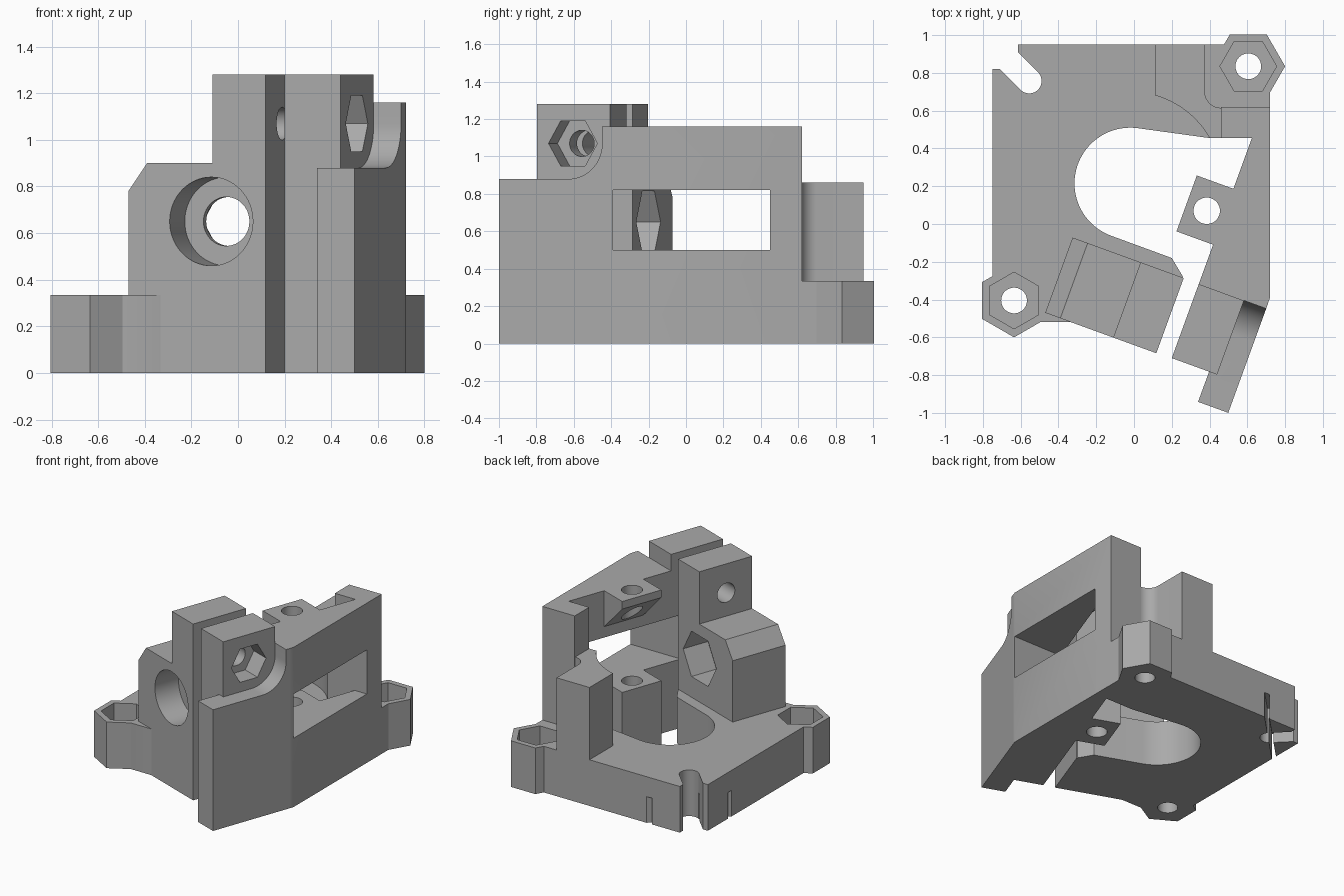
import bpy, bmesh, math
from mathutils import Vector, Matrix

cube = bpy.data.objects.get("Cube")
if cube:
    bpy.data.objects.remove(cube, do_unlink=True)

grey = bpy.data.materials.new("grey_plastic")
grey.use_nodes = True
grey.diffuse_color = (0.4, 0.4, 0.4, 1)
grey.node_tree.nodes["Principled BSDF"].inputs["Base Color"].default_value = (0.4, 0.4, 0.4, 1)

# Directions: the clamp and wall are turned 20 degrees from the base
TURN = math.radians(-20)
X, Y, Z = Vector((1, 0, 0)), Vector((0, 1, 0)), Vector((0, 0, 1))
U = Vector((math.cos(TURN), math.sin(TURN), 0))
V = Vector((-math.sin(TURN), math.cos(TURN), 0))
LEFT = Vector((-0.47, -0.47, 0))     # front corner of the left clamp
RIGHT = Vector((0.20, -0.71, 0))     # front corner of the right clamp


def arc(cx, cy, r, start, end, n=24):
    angles = [math.radians(start + (end - start) * i / n) for i in range(n + 1)]
    return [(cx + r * math.cos(t), cy + r * math.sin(t)) for t in angles]


def ring(r, n=48, start=0):
    return arc(0, 0, r, start, start + 360, n)[:-1]


def rect(x0, y0, x1, y1):
    return [(x0, y0), (x1, y0), (x1, y1), (x0, y1)]


def prism(name, profile, depth, origin=(0, 0, 0), axes=(X, Y, Z)):
    """Extrude a flat profile lying on the first two axes along the third."""
    o = Vector(origin)
    bm = bmesh.new()
    rows = [[bm.verts.new(o + axes[0] * p + axes[1] * q + axes[2] * d)
             for p, q in profile] for d in depth]
    n = len(profile)
    bm.faces.new(rows[0])
    bm.faces.new(rows[1])
    for i in range(n):
        j = (i + 1) % n
        bm.faces.new((rows[0][i], rows[0][j], rows[1][j], rows[1][i]))
    bmesh.ops.recalc_face_normals(bm, faces=bm.faces)
    mesh = bpy.data.meshes.new(name)
    bm.to_mesh(mesh)
    bm.free()
    mesh.materials.append(grey)
    ob = bpy.data.objects.new(name, mesh)
    bpy.context.collection.objects.link(ob)
    return ob


def combine(body, operation, *tools):
    bpy.context.view_layer.objects.active = body
    for tool in tools:
        mod = body.modifiers.new("combine", "BOOLEAN")
        mod.operation, mod.solver, mod.object = operation, "EXACT", tool
        bpy.ops.object.modifier_apply(modifier=mod.name)
        bpy.data.objects.remove(tool, do_unlink=True)


def local(corner, a, b, z=0):
    return corner + U * a + V * b + Z * z


# Base plate with open corner notch and round opening
outline = [(-0.75, 0.82), (-0.71, 0.82)]
outline += arc(-0.555, 0.757, 0.0655, 225, 405)
outline += [(-0.615, 0.91), (-0.615, 0.95), (0.72, 0.95), (0.72, 0.455), (0.40, 0.455)]
outline += arc(-0.02, 0.215, 0.295, 82.5, 250, 40)
outline += [(0.20, -0.18), (0.26, -0.28), (-0.30, -0.52), (-0.75, -0.52)]
base = prism("base_plate", outline, (0, 0.335))

# Hexagonal screw bosses with nut pockets
bosses = [((0.605, 0.835, 0), 0), ((-0.635, -0.405, 0), 90)]
for spot, roll in bosses:
    combine(base, "UNION", prism("boss", ring(0.195, 6, roll), (0, 0.335), spot))
for spot, roll in bosses:
    combine(base, "DIFFERENCE",
            prism("pocket", ring(0.15, 6, roll), (0.2, 0.5), spot),
            prism("hole", ring(0.068), (-0.1, 0.5), spot))

# Thin slit crossing the notch
diagonal, across = (X + Y).normalized(), (Y - X).normalized()
combine(base, "DIFFERENCE",
        prism("slit", rect(-0.6, -0.015, 0.6, 0.015), (-0.1, 0.19),
              (-0.555, 0.765, 0), (diagonal, across, Z)))

# Left clamp: chamfered block with a tower
left_clamp = prism("left_clamp",
                   [(0, 0), (0.626, 0), (0.626, 1.28), (0.383, 1.28),
                    (0.383, 0.90), (0.085, 0.90), (0, 0.78)],
                   (0, 0.424), LEFT, (U, Z, V))
bore = local(LEFT, 0.378, 0, 0.65)
bolt = local(RIGHT, 0, 0.205, 1.07)
combine(left_clamp, "DIFFERENCE",
        prism("bore", ring(0.19, 64), (-0.1, 0.19), bore, (U, Z, V)),
        prism("bore_hole", ring(0.105), (0.1, 0.3), bore, (U, Z, V)),
        prism("bore_hex", ring(0.19, 6), (0.225, 0.6), bore, (U, Z, V)),
        prism("bolt_hole", ring(0.07), (-0.6, 0.1), bolt, (V, Z, U)))

# Right wall with its clamp tower and filleted arm
wall_plan = [local(RIGHT, 0, 0.417).xy, (0.624, 0.455), (0.46, 0.455), (0.46, 0.62),
             (0.72, 0.62), (0.72, -0.39), local(RIGHT, 0.38, 0.417).xy]
wall = prism("right_wall", wall_plan, (0, 1.16))
arm = [(-0.17, 0), (0.45, 0), (0.45, 1.16), (0.417, 1.16)]
arm += arc(0.227, 1.07, 0.19, 0, -90, 16) + [(-0.17, 0.88)]
combine(wall, "UNION",
        prism("tower", rect(0, 0, 0.255, 1.28), (0, 0.417), RIGHT, (U, Z, V)),
        prism("arm", arm, (0.21, 0.38), RIGHT, (V, Z, U)))

# Window through the wall, bolt hole and its hexagonal recess
combine(wall, "DIFFERENCE",
        prism("window", rect(-0.39, 0.5, 0.45, 0.82), (0.28, 1.0), (0, 0, 0), (Y, Z, X)),
        prism("bolt_hole", ring(0.07), (-0.1, 0.3), bolt, (V, Z, U)),
        prism("bolt_hex", ring(0.139, 6), (0.115, 0.4), bolt, (V, Z, U)))

# Lower pad and sloped upper pad, drilled vertically
pad_span = (0.639, 0.954)
combine(wall, "UNION",
        prism("lower_pad", rect(-0.206, 0, 0.04, 0.5), pad_span, RIGHT, (U, Z, V)),
        prism("upper_pad", [(-0.206, 1.16), (-0.206, 1.105), (0.04, 0.859), (0.04, 1.16)],
              pad_span, RIGHT, (U, Z, V)))
combine(wall, "DIFFERENCE", prism("pad_hole", ring(0.07), (-0.1, 1.4), (0.385, 0.07, 0)))

# Corner post with curved inner face, hollowed beside the rear boss
post_plan = [(0.11, 0.95)] + arc(-0.02, 0.215, 0.484, 74.4, 29.7)
post_plan += [(0.5, 0.455), (0.5, 0.615)]
post_plan += arc(0.46, 0.70, 0.085, 270, 180, 12) + [(0.375, 0.95)]
post = prism("corner_post", post_plan, (0.2, 0.86))

# Smooth the round faces, keep edges sharp
for ob in (base, left_clamp, wall, post):
    bpy.ops.object.select_all(action="DESELECT")
    ob.select_set(True)
    bpy.context.view_layer.objects.active = ob
    bpy.ops.object.shade_smooth_by_angle(angle=math.radians(25))
